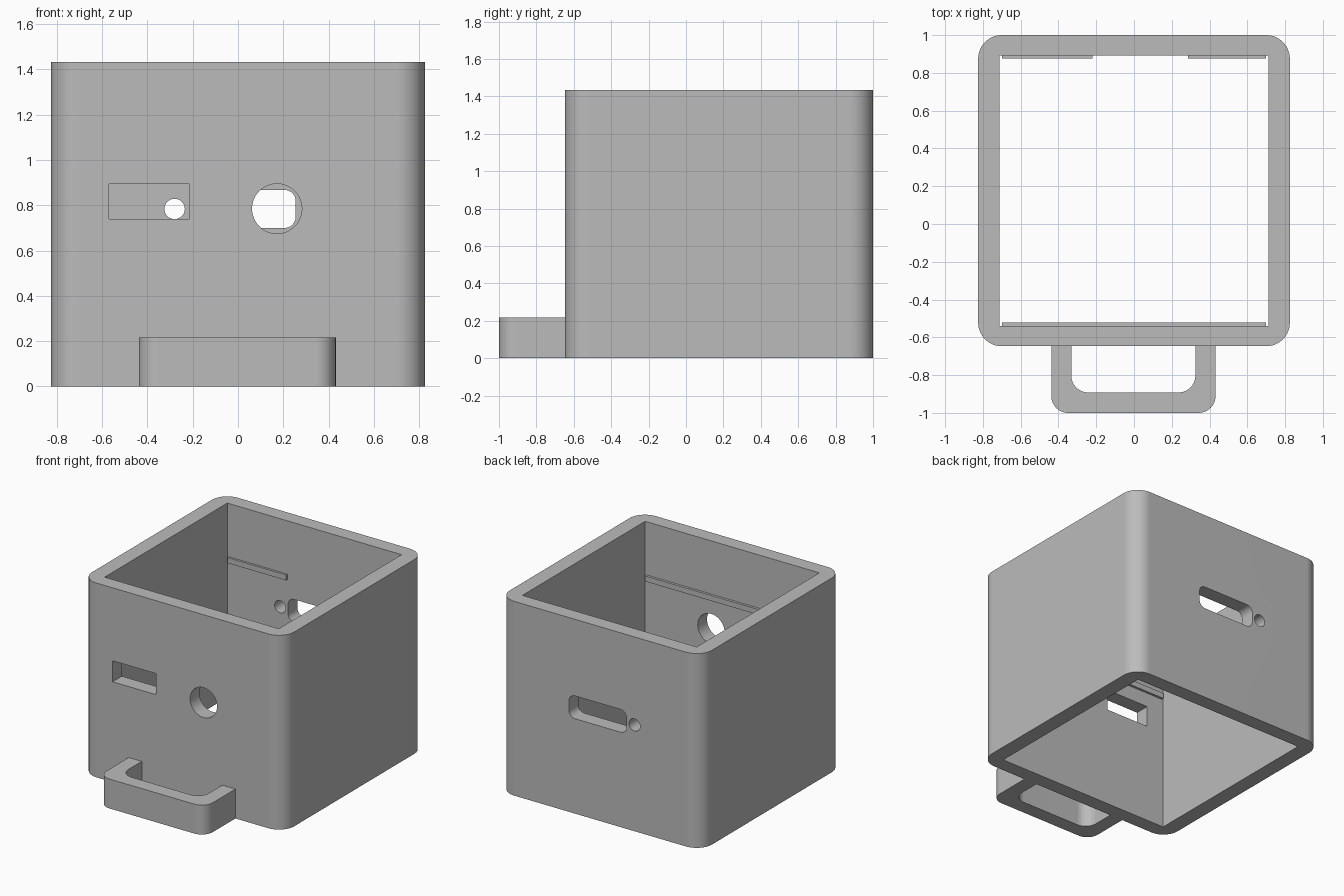
import bpy, bmesh, math
from mathutils import Vector

cube = bpy.data.objects.get("Cube")
if cube:
    bpy.data.objects.remove(cube, do_unlink=True)

grey = bpy.data.materials.new("plain grey")
grey.use_nodes = True
colour = (0.5, 0.5, 0.5, 1)
grey.diffuse_color = colour
grey.node_tree.nodes["Principled BSDF"].inputs["Base Color"].default_value = colour

HEIGHT = 1.433
FRONT, BACK = -0.647, 1.0            # outer wall faces
IN_FRONT, IN_BACK = -0.539, 0.891    # inner wall faces


def arc(cx, cy, r, start, end, n=14):
    """Points on an arc, angles in degrees."""
    angles = [math.radians(start + (end - start) * i / n) for i in range(n + 1)]
    return [(cx + r * math.cos(a), cy + r * math.sin(a)) for a in angles]


def rounded_rect(x0, x1, y0, y1, r):
    if r == 0:
        return [(x0, y0), (x1, y0), (x1, y1), (x0, y1)]
    return (arc(x1 - r, y1 - r, r, 0, 90) + arc(x0 + r, y1 - r, r, 90, 180)
            + arc(x0 + r, y0 + r, r, 180, 270) + arc(x1 - r, y0 + r, r, 270, 360))


def prism(name, profile, start, end, axis="z"):
    """Extrude a profile along z (profile is x, y) or along y (profile is x, z)."""
    bm = bmesh.new()
    place = (lambda u, v: (u, v, start)) if axis == "z" else (lambda u, v: (u, start, v))
    face = bm.faces.new([bm.verts.new(place(u, v)) for u, v in profile])
    new = bmesh.ops.extrude_face_region(bm, geom=[face])["geom"]
    step = Vector((0, 0, end - start)) if axis == "z" else Vector((0, end - start, 0))
    bmesh.ops.translate(bm, vec=step, verts=[v for v in new if isinstance(v, bmesh.types.BMVert)])
    bmesh.ops.recalc_face_normals(bm, faces=bm.faces)
    mesh = bpy.data.meshes.new(name)
    bm.to_mesh(mesh)
    bm.free()
    mesh.materials.append(grey)
    obj = bpy.data.objects.new(name, mesh)
    bpy.context.collection.objects.link(obj)
    return obj


def activate(obj):
    bpy.ops.object.select_all(action="DESELECT")
    obj.select_set(True)
    bpy.context.view_layer.objects.active = obj


def cut(obj, cutter):
    cutter.hide_render = True
    mod = obj.modifiers.new("cut", "BOOLEAN")
    mod.operation, mod.solver, mod.object = "DIFFERENCE", "EXACT", cutter
    activate(obj)
    bpy.ops.object.modifier_apply(modifier=mod.name)
    bpy.data.objects.remove(cutter, do_unlink=True)


def smooth(obj):
    activate(obj)
    bpy.ops.object.shade_smooth_by_angle(angle=math.radians(30))
    mod = obj.modifiers.new("even shading", "WEIGHTED_NORMAL")
    mod.keep_sharp = True


# Open square sleeve with rounded outer corners
body = prism("sleeve_body", rounded_rect(-0.825, 0.825, FRONT, BACK, 0.125), 0, HEIGHT)
cut(body, prism("cavity", rounded_rect(-0.711, 0.711, IN_FRONT, IN_BACK, 0), -0.1, HEIGHT + 0.1))

# Front openings: rectangular window and round port
front_span = (FRONT - 0.1, IN_FRONT + 0.1, "y")
cut(body, prism("window_cutter", rounded_rect(-0.57, -0.215, 0.74, 0.895, 0), *front_span))
cut(body, prism("port_cutter", arc(0.172, 0.785, 0.11, 0, 360, 48)[:-1], *front_span))

# Back openings: rounded slot and small round hole
back_span = (IN_BACK - 0.1, BACK + 0.1, "y")
cut(body, prism("slot_cutter", rounded_rect(-0.215, 0.255, 0.70, 0.868, 0.05), *back_span))
cut(body, prism("pinhole_cutter", arc(-0.28, 0.784, 0.045, 0, 360, 32)[:-1], *back_span))
smooth(body)

# U-shaped loop at the foot of the front wall
outer = [(-0.438, FRONT)] + arc(-0.348, -0.91, 0.09, 180, 270) + arc(0.342, -0.91, 0.09, 270, 360) + [(0.432, FRONT)]
inner = [(0.325, FRONT)] + arc(0.235, -0.802, 0.09, 0, -90) + arc(-0.242, -0.802, 0.09, 270, 180) + [(-0.332, FRONT)]
smooth(prism("front_loop", outer + inner, 0, 0.217))

# Thin retaining ribs on the inner walls
for name, x0, x1, y0, y1 in (
    ("front_rib", -0.70, 0.70, IN_FRONT, IN_FRONT + 0.018),
    ("back_rib_right", -0.70, -0.22, IN_BACK - 0.016, IN_BACK),
    ("back_rib_left", 0.285, 0.70, IN_BACK - 0.016, IN_BACK),
):
    prism(name, rounded_rect(x0, x1, y0, y1, 0), 1.0, 1.04)
